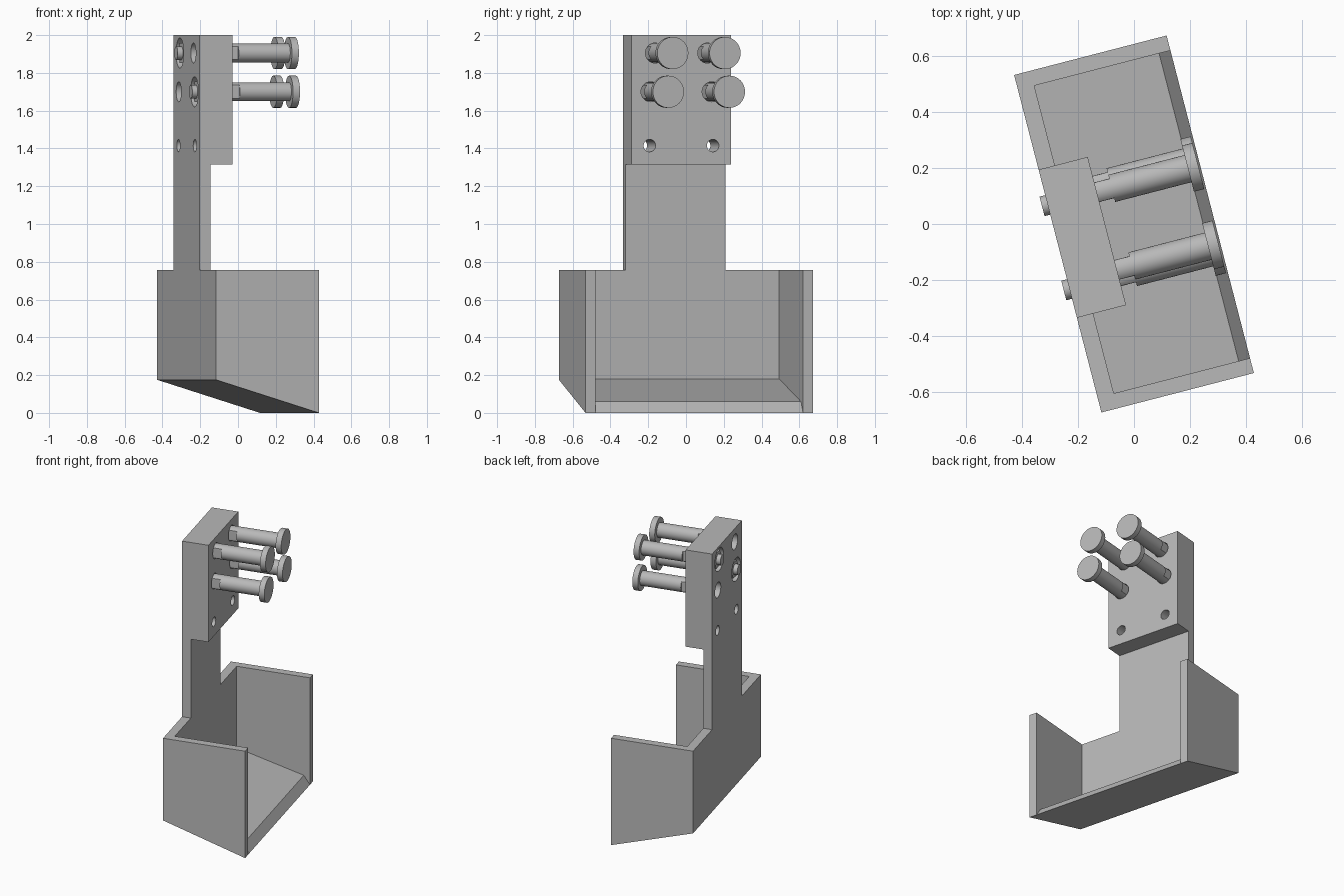
import bpy, bmesh, math
from mathutils import Matrix, Vector

cube = bpy.data.objects.get("Cube")
if cube:
    bpy.data.objects.remove(cube, do_unlink=True)

grey = bpy.data.materials.new("plain grey")
grey.use_nodes = True
colour = (0.48, 0.48, 0.48, 1)
grey.diffuse_color = colour
grey.node_tree.nodes["Principled BSDF"].inputs["Base Color"].default_value = colour

BACK, FRONT, WALL = -0.281, 0.281, 0.06
RIM, LEDGE, TOP = 0.757, 1.315, 2.0
FACE = -0.10
parts = []


def finish(name, bm, smooth=False):
    bmesh.ops.recalc_face_normals(bm, faces=bm.faces)
    mesh = bpy.data.meshes.new(name)
    bm.to_mesh(mesh)
    bm.free()
    mesh.materials.append(grey)
    obj = bpy.data.objects.new(name, mesh)
    bpy.context.collection.objects.link(obj)
    if smooth:
        shade(obj)
    return obj


def shade(obj):
    bpy.ops.object.select_all(action='DESELECT')
    obj.select_set(True)
    bpy.context.view_layer.objects.active = obj
    bpy.ops.object.shade_smooth_by_angle(angle=math.radians(30))


def extrude(name, profile, v0, v1):
    """Side profile in depth and height, extruded across the width."""
    bm = bmesh.new()
    face = bm.faces.new([bm.verts.new((u, v0, z)) for u, z in profile])
    moved = bmesh.ops.extrude_face_region(bm, geom=[face])["geom"]
    bmesh.ops.translate(bm, vec=(0, v1 - v0, 0),
                        verts=[g for g in moved if isinstance(g, bmesh.types.BMVert)])
    obj = finish(name, bm)
    parts.append(obj)
    return obj


def rod(bm, u0, u1, v, z, r, sides=32, flat=None):
    """Cylinder along the depth axis, optionally with two flats."""
    turn = Matrix.Rotation(math.pi / 2, 4, 'Y')
    new = bmesh.ops.create_cone(bm, cap_ends=True, segments=sides, radius1=r,
                                radius2=r, depth=u1 - u0, matrix=turn)["verts"]
    for vert in new:
        if flat:
            vert.co.y = max(-flat, min(flat, vert.co.y))
        vert.co += Vector(((u0 + u1) / 2, v, z))


def cut(target, bm):
    cutter = finish("hole_cutter", bm)
    cutter.hide_render = True
    mod = target.modifiers.new("holes", 'BOOLEAN')
    mod.operation, mod.solver, mod.object = 'DIFFERENCE', 'EXACT', cutter
    bpy.context.view_layer.objects.active = target
    bpy.ops.object.modifier_apply(modifier=mod.name)
    bpy.data.objects.remove(cutter, do_unlink=True)


# Tray: back wall with sloping floor, and two side walls
inner = BACK + WALL
extrude("tray_back_and_floor",
        [(BACK, 0.175), (BACK, RIM), (inner, RIM), (inner, 0.18), (0.239, 0.06), (FRONT, 0)],
        -0.567, 0.567)
for side, name in ((1, "left"), (-1, "right")):
    extrude(name + "_side_wall",
            [(BACK, 0.175), (BACK, RIM), (FRONT, RIM), (FRONT, 0)],
            side * 0.567, side * 0.622)

# Upright stem with the thick mounting block on top
upright = extrude("upright_block",
                  [(BACK, RIM), (BACK, TOP), (FACE, TOP), (FACE, LEDGE), (inner, LEDGE), (inner, RIM)],
                  -0.273, 0.273)

# Bolt positions: width, height, and whether a nut sits at the back
bolts = [(0.143, 1.905, True), (-0.143, 1.905, False),
         (0.167, 1.7, False), (-0.167, 1.7, True)]

# Through holes, then counterbores
bm = bmesh.new()
for v, z, nut in bolts:
    rod(bm, -0.4, 0, v, z, 0.053)
for v in (-0.173, 0.173):
    rod(bm, -0.4, 0, v, 1.415, 0.033)
cut(upright, bm)
bm = bmesh.new()
for v, z, nut in bolts:
    if nut:
        rod(bm, -0.4, BACK + 0.03, v, z, 0.08)
cut(upright, bm)
shade(upright)

# Flanged pins, with nuts and threaded ends on two of them
for i, (v, z, nut) in enumerate(bolts, 1):
    bm = bmesh.new()
    rod(bm, -0.17, -0.04, v, z, 0.05, flat=0.036)
    rod(bm, -0.045, 0.24, v, z, 0.05)
    rod(bm, 0.236, 0.274, v, z, 0.085, sides=48)
    parts.append(finish(f"pin_{i}", bm, True))
    if nut:
        bm = bmesh.new()
        rod(bm, BACK + 0.008, -0.24, v, z, 0.062, sides=6)
        rod(bm, -0.302, -0.16, v, z, 0.036)
        parts.append(finish(f"nut_{i}", bm, True))

# Turn the whole bracket about the vertical axis
turn = Matrix.Rotation(math.radians(14.5), 4, 'Z')
for obj in parts:
    obj.data.transform(turn)
    obj.data.update()
